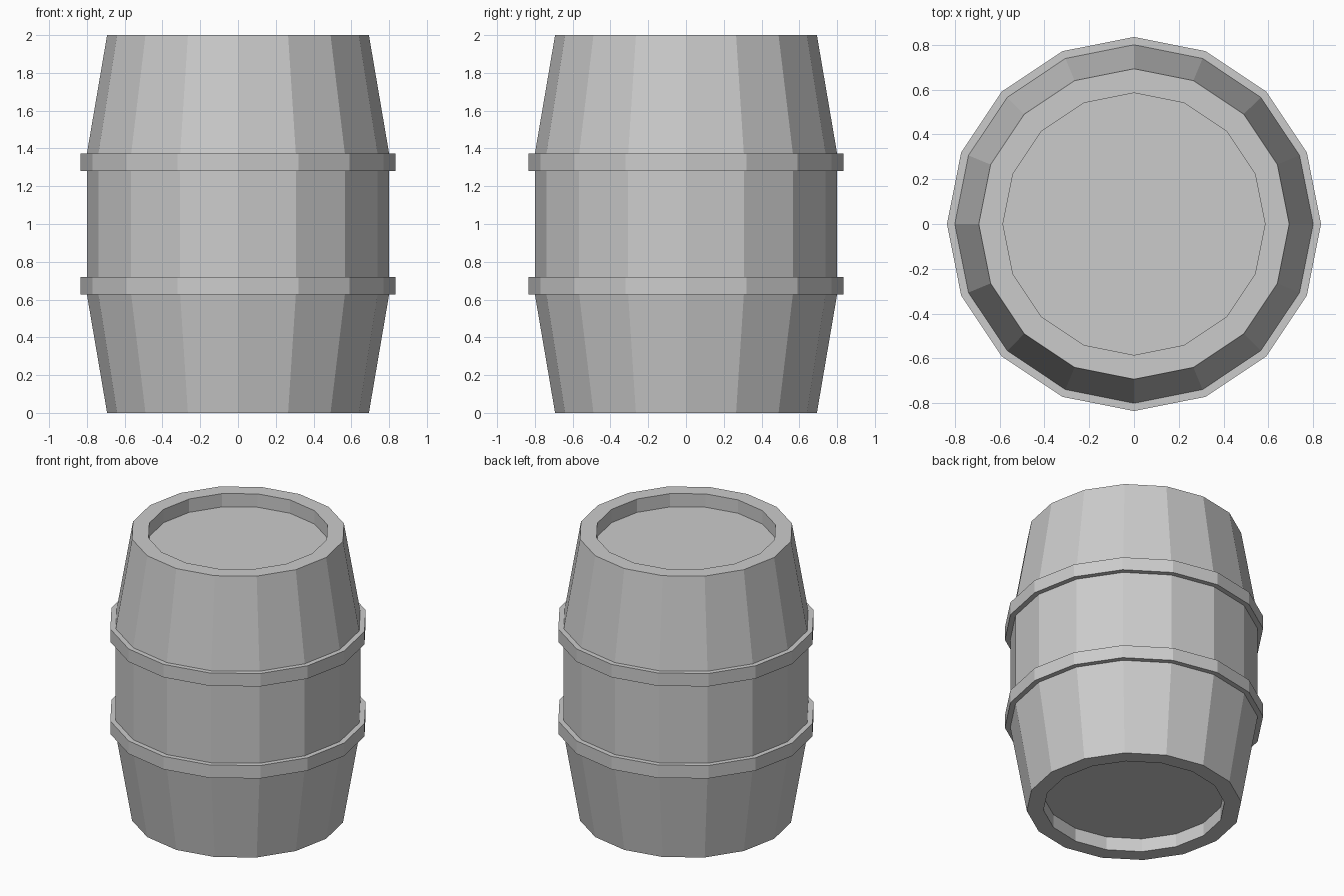
import bpy, bmesh
from math import cos, sin, tau

if "Cube" in bpy.data.objects:
    bpy.data.objects.remove(bpy.data.objects["Cube"])

SIDES = 16


def lathe(name, profile, closed=False):
    """Revolve (radius, z) points around z; open profiles get end caps."""
    bm = bmesh.new()
    rings = [[bm.verts.new((r * cos(tau * i / SIDES), r * sin(tau * i / SIDES), z))
              for i in range(SIDES)] for r, z in profile]
    pairs = list(zip(rings, rings[1:]))
    if closed:
        pairs.append((rings[-1], rings[0]))
    else:
        bm.faces.new(rings[0])
        bm.faces.new(rings[-1])
    for a, b in pairs:
        for i in range(SIDES):
            j = (i + 1) % SIDES
            bm.faces.new((a[i], a[j], b[j], b[i]))
    bmesh.ops.recalc_face_normals(bm, faces=bm.faces[:])
    mesh = bpy.data.meshes.new(name)
    bm.to_mesh(mesh)
    bm.free()
    obj = bpy.data.objects.new(name, mesh)
    bpy.context.collection.objects.link(obj)
    return obj


# Staved body with recessed lids, mirrored about mid height
lower = [(0.585, 0.095), (0.585, 0), (0.693, 0), (0.80, 0.627)]
lathe("barrel_body", lower + [(r, 2 - z) for r, z in reversed(lower)])

# Two hoops at the ends of the straight section
for name, z0 in (("lower_hoop", 0.627), ("upper_hoop", 1.281)):
    z1 = z0 + 0.092
    lathe(name, [(0.795, z0), (0.835, z0), (0.835, z1), (0.795, z1)], closed=True)
